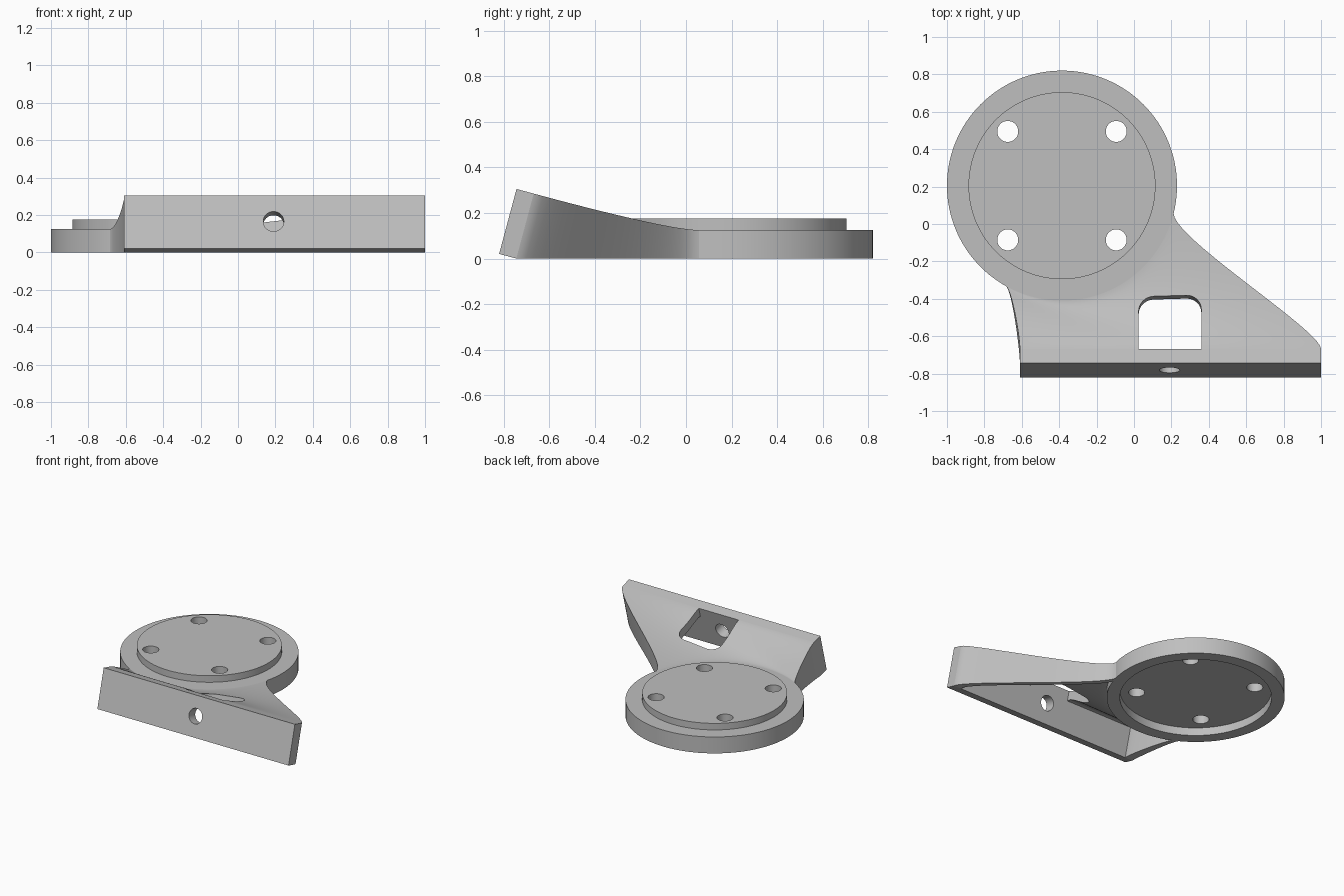
import bpy, bmesh, math
from mathutils import Vector, Matrix

if "Cube" in bpy.data.objects:
    bpy.data.objects.remove(bpy.data.objects["Cube"])

grey = bpy.data.materials.new("light grey")
grey.use_nodes = True
grey.diffuse_color = (0.52, 0.52, 0.52, 1)
grey.node_tree.nodes["Principled BSDF"].inputs["Base Color"].default_value = grey.diffuse_color

CENTRE, RADIUS = Vector((-0.385, 0.205, 0)), 0.615
LEFT_X, RIGHT_X = 1.0, -0.61
TILT = math.radians(-15)
# Frame on the back face of the tilted plate: local z runs up the plate
PLATE = Matrix.Translation((0, -0.745, 0)) @ Matrix.Rotation(TILT, 4, "X")


def make(name, bm):
    bmesh.ops.recalc_face_normals(bm, faces=bm.faces)
    mesh = bpy.data.meshes.new(name)
    bm.to_mesh(mesh)
    bm.free()
    obj = bpy.data.objects.new(name, mesh)
    bpy.context.collection.objects.link(obj)
    mesh.materials.append(grey)
    return obj


def activate(obj):
    bpy.ops.object.select_all(action="DESELECT")
    obj.select_set(True)
    bpy.context.view_layer.objects.active = obj


def cut(obj, cutter):
    mod = obj.modifiers.new("cut", "BOOLEAN")
    mod.operation, mod.solver, mod.object = "DIFFERENCE", "EXACT", cutter
    activate(obj)
    bpy.ops.object.modifier_apply(modifier=mod.name)
    bpy.data.objects.remove(cutter)


def cylinder(matrix, radius, depth):
    bm = bmesh.new()
    bmesh.ops.create_cone(bm, cap_ends=True, segments=48, radius1=radius,
                          radius2=radius, depth=depth, matrix=matrix)
    return make("cutter", bm)


def prism(name, outline, low, high, matrix):
    bm = bmesh.new()
    face = bm.faces.new([bm.verts.new((x, y, low)) for x, y in outline])
    new = bmesh.ops.extrude_face_region(bm, geom=[face])["geom"]
    bmesh.ops.translate(bm, vec=(0, 0, high - low),
                        verts=[v for v in new if isinstance(v, bmesh.types.BMVert)])
    bm.transform(matrix)
    return make(name, bm)


def hermite(p, q, tp, tq, t):
    s = 1 - t
    return (p * (1 + 2 * t) * s * s + q * (3 - 2 * t) * t * t
            + tp * t * s * s - tq * t * t * s)


def web(name, inset, drop, floor, start, end):
    """Solid lofted from the plate's back face to the arc of the disc."""
    bm = bmesh.new()
    cols, rows = 40, 20
    grid = []
    for i in range(cols + 1):
        u = inset + (1 - 2 * inset) * i / cols
        angle = math.radians(-14 - 105 * u)
        rim = CENTRE + RADIUS * Vector((math.cos(angle), math.sin(angle), 0))
        x = LEFT_X + (RIGHT_X - LEFT_X) * u
        leave = Vector((0, 0.3 - 0.1 * u, 0))
        arrive = Vector((-0.1 * u, 0.4 - 0.3 * u, 0))
        lines = []
        for top in (True, False):
            p = PLATE @ Vector((x, 0, 0.295 if top else 0))
            q = rim + Vector((0, 0, 0.125 if top else 0))
            slope = Vector((0, 0, math.tan(TILT) * leave.y if top else 0))
            line = [hermite(p, q, leave + slope, arrive, j / rows) for j in range(rows + 1)]
            # run on into the disc, and optionally back into the plate
            line.append(q + (CENTRE - rim) * end - Vector((0, 0, 0.002 if top else -0.002)))
            if start:
                line.insert(0, p - Vector((0, start, 0)))
            shift = Vector((0, 0, -drop if top else floor))
            lines.append([bm.verts.new(v + shift) for v in line])
        grid.append(lines)
    last = len(grid[0][0]) - 1
    for a, b in zip(grid, grid[1:]):
        for side in (0, 1):
            for j in range(last):
                bm.faces.new((a[side][j], b[side][j], b[side][j + 1], a[side][j + 1]))
        for j in (0, last):
            bm.faces.new((a[0][j], b[0][j], b[1][j], a[1][j]))
    for col in (grid[0], grid[-1]):
        for j in range(last):
            bm.faces.new((col[0][j], col[0][j + 1], col[1][j + 1], col[1][j]))
    return make(name, bm)


# Round base: stepped on top, recessed underneath
profile = [(0, 0.06), (0.525, 0.06), (0.525, 0), (RADIUS, 0), (RADIUS, 0.125),
           (0.5, 0.125), (0.5, 0.175), (0, 0.175)]
bm = bmesh.new()
verts = [bm.verts.new((r, 0, z)) for r, z in profile]
edges = [bm.edges.new(pair) for pair in zip(verts, verts[1:])]
bmesh.ops.spin(bm, geom=verts + edges, cent=(0, 0, 0), axis=(0, 0, 1),
               angle=math.tau, steps=128)
bmesh.ops.remove_doubles(bm, verts=bm.verts, dist=1e-4)
bmesh.ops.translate(bm, verts=bm.verts, vec=CENTRE)
round_base = make("round_base", bm)
for sx in (-1, 1):
    for sy in (-1, 1):
        spot = CENTRE + Vector((0.29 * sx, 0.29 * sy, 0.1))
        cut(round_base, cylinder(Matrix.Translation(spot), 0.056, 0.6))

# Tilted mounting plate with a bolt hole
ends = [(RIGHT_X, -0.078), (LEFT_X, -0.078), (LEFT_X, 0), (RIGHT_X, 0)]
mounting_plate = prism("mounting_plate", ends, 0, 0.295, PLATE)
bolt = PLATE @ Matrix.Translation((0.19, 0, 0.15)) @ Matrix.Rotation(math.pi / 2, 4, "X")
cut(mounting_plate, cylinder(bolt, 0.055, 0.4))

# Hollow connecting arm, open underneath
arm = web("connecting_arm", 0, 0, 0, 0, 0.05)
cut(arm, web("cutter", 0.04, 0.07, -0.05, 0.05, 0.1))

# Access window with two rounded corners
x0, x1, far, r = 0.025, 0.36, 0.306, 0.08
window = [(x0, -0.03), (x1, -0.03)]
for cx, first in ((x1 - r, 0), (x0 + r, 90)):
    for k in range(9):
        a = math.radians(first + k * 90 / 8)
        window.append((cx + r * math.cos(a), far - r + r * math.sin(a)))
cut(arm, prism("cutter", window, -0.2, 0.5, PLATE))

for obj in (round_base, mounting_plate, arm):
    activate(obj)
    bpy.ops.object.shade_smooth_by_angle(angle=math.radians(30))
